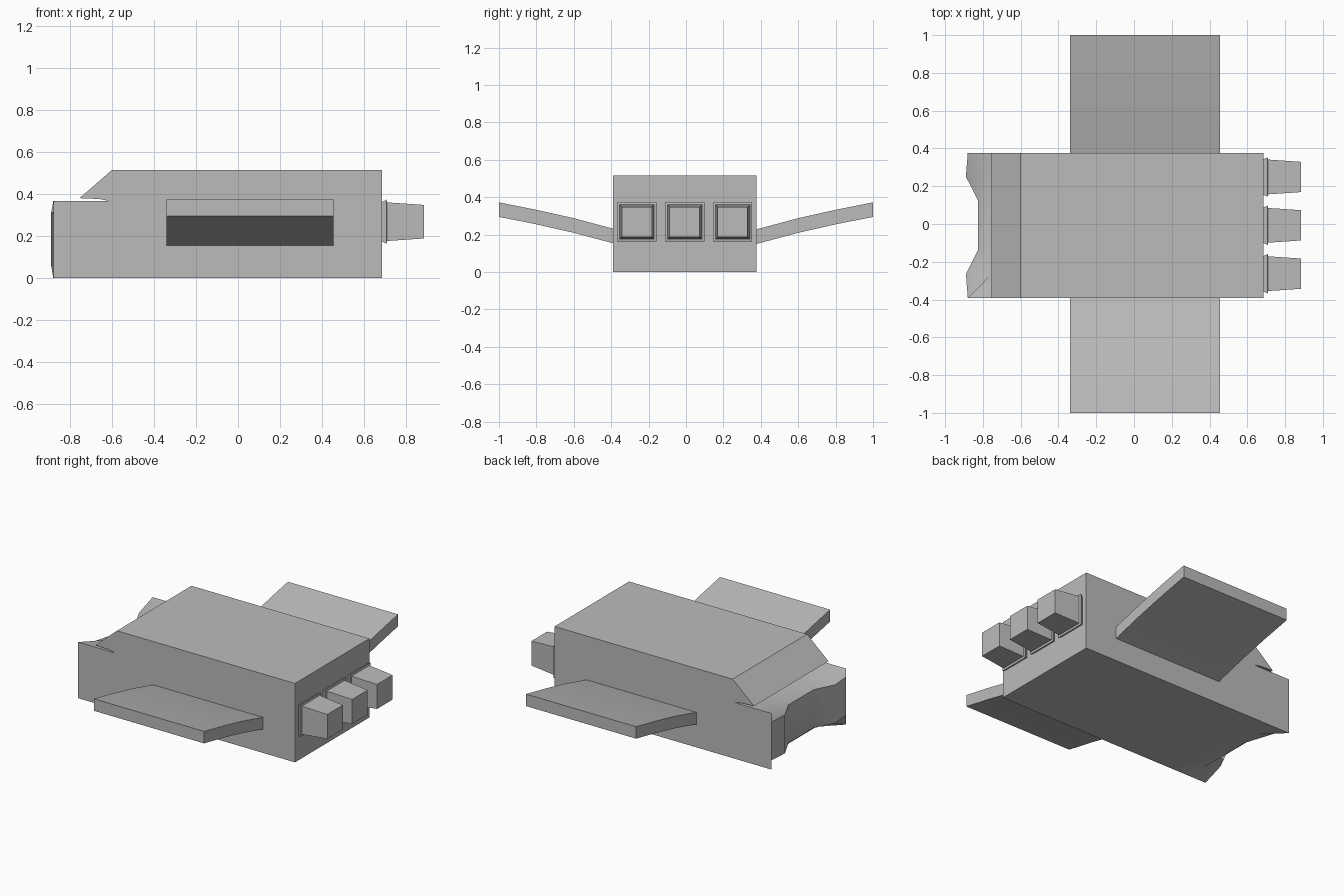
import bpy
import bmesh
import math

if "Cube" in bpy.data.objects:
    bpy.data.objects.remove(bpy.data.objects["Cube"], do_unlink=True)

grey = bpy.data.materials.new("hull_grey")
grey.use_nodes = True
colour = (0.5, 0.5, 0.5, 1)
grey.diffuse_color = colour
grey.node_tree.nodes["Principled BSDF"].inputs["Base Color"].default_value = colour

MID, HALF = -0.007, 0.384


def finish(name, bm, smooth=None):
    bmesh.ops.recalc_face_normals(bm, faces=bm.faces)
    mesh = bpy.data.meshes.new(name)
    bm.to_mesh(mesh)
    bm.free()
    mesh.materials.append(grey)
    obj = bpy.data.objects.new(name, mesh)
    bpy.context.collection.objects.link(obj)
    if smooth:
        bpy.ops.object.select_all(action="DESELECT")
        obj.select_set(True)
        bpy.context.view_layer.objects.active = obj
        bpy.ops.object.shade_smooth_by_angle(angle=math.radians(smooth))
    return obj


def loft(name, rings, smooth=None):
    """Closed solid through rings of equal point count."""
    bm = bmesh.new()
    loops = [[bm.verts.new(p) for p in ring] for ring in rings]
    n = len(loops[0])
    for a, b in zip(loops, loops[1:]):
        for i in range(n):
            j = (i + 1) % n
            bm.faces.new((a[i], a[j], b[j], b[i]))
    bm.faces.new(loops[0])
    bm.faces.new(loops[-1])
    return finish(name, bm, smooth)


# Main hull with the sloped brow overhanging the nose
profile = [(-0.62, 0), (0.685, 0), (0.685, 0.515), (-0.6, 0.515),
           (-0.755, 0.38), (-0.66, 0.376), (-0.62, 0.368)]
loft("hull", [[(x, MID + s * HALF, z) for x, z in profile] for s in (-1, 1)])

# Nose block: notched front with a dished panel standing out of it
columns = [-HALF, -0.258, -0.13, 0.13, 0.258, HALF]
rows = [0, 0.06, 0.31, 0.366]
outer_row = [-0.88, -0.755, -0.755, -0.755, -0.755, -0.88]
panel_row = [-0.88, -0.89, -0.825, -0.825, -0.89, -0.88]
bm = bmesh.new()
front = []
for k, z in enumerate(rows):
    xs = panel_row if k in (1, 2) else outer_row
    front.append([bm.verts.new((x, MID + y, z)) for x, y in zip(xs, columns)])
for lo, hi in zip(front, front[1:]):
    for i in range(len(columns) - 1):
        bm.faces.new((lo[i], lo[i + 1], hi[i + 1], hi[i]))
back = [[bm.verts.new((-0.62, MID + s * HALF, z)) for z in (0, 0.366)] for s in (-1, 1)]
bm.faces.new(front[0] + [back[1][0], back[0][0]])
bm.faces.new(front[-1] + [back[1][1], back[0][1]])
bm.faces.new([row[0] for row in front] + [back[0][1], back[0][0]])
bm.faces.new([row[-1] for row in front] + [back[1][1], back[1][0]])
bm.faces.new(back[0] + back[1][::-1])
finish("nose", bm, 50)

# Upswept side wings
section = [(0.36, 0.146), (0.6, 0.21), (0.8, 0.255), (1, 0.295)]
for side, name in ((1, "left_wing"), (-1, "right_wing")):
    loft(name, [[(x, side * y, z + t) for x, t in
                 ((-0.34, 0), (0.455, 0), (0.455, 0.078), (-0.34, 0.078))]
                for y, z in section], 30)

# Three tapered square thrusters with a flared collar
stations = [(0.68, 0.09), (0.69, 0.096), (0.707, 0.105), (0.71, 0.092), (0.885, 0.08)]
for i in range(3):
    cy = MID + (i - 1) * 0.256
    loft(f"thruster_{i + 1}",
         [[(x, cy + a * h, 0.268 + b * h) for a, b in ((-1, -1), (1, -1), (1, 1), (-1, 1))]
          for x, h in stations])
